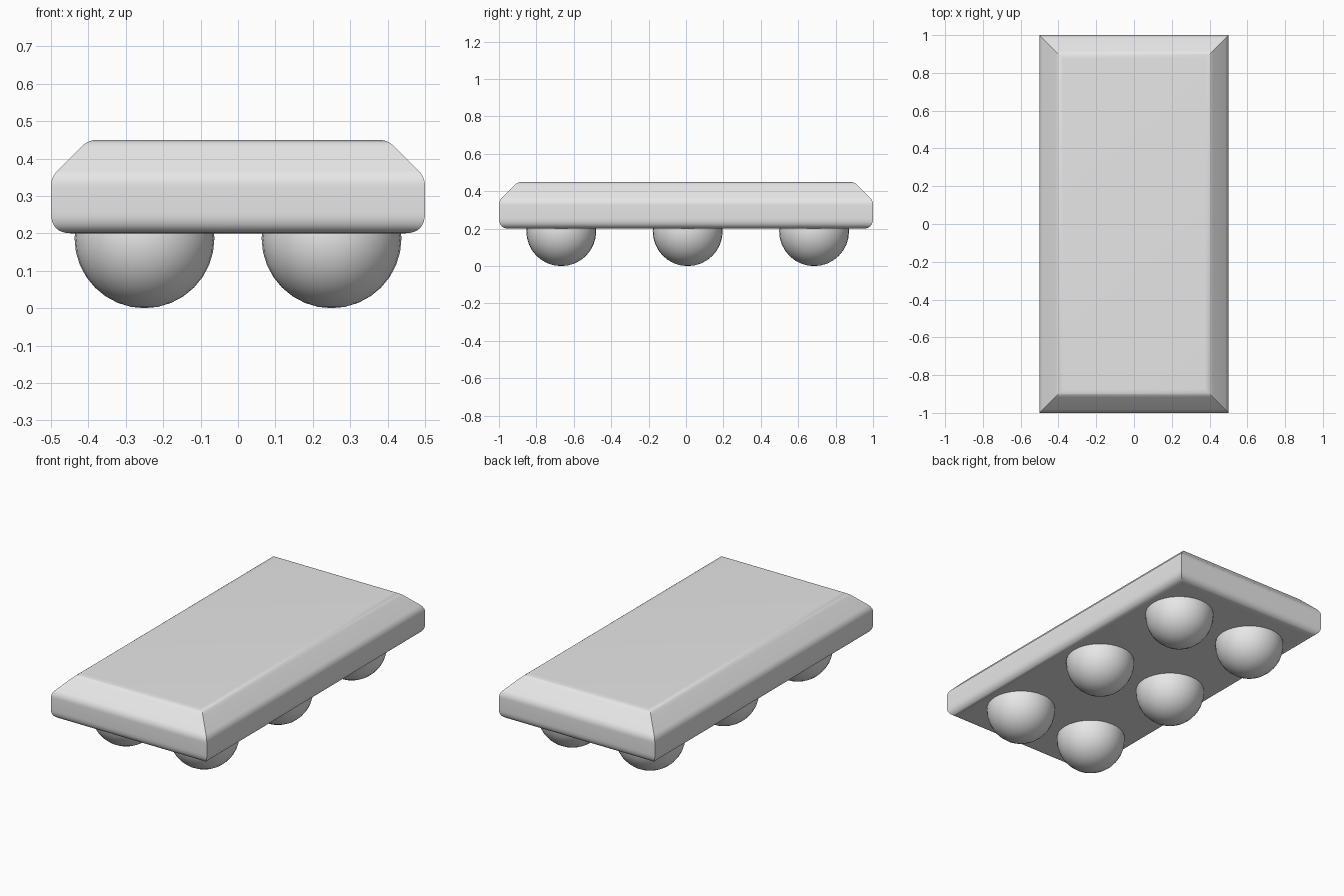
import bpy
import bmesh
import math
from mathutils import Vector

cube = bpy.data.objects.get("Cube")
if cube:
    bpy.data.objects.remove(cube, do_unlink=True)

grey = bpy.data.materials.new("plain_grey")
grey.use_nodes = True
grey.diffuse_color = (0.8, 0.8, 0.8, 1)
grey.node_tree.nodes["Principled BSDF"].inputs["Base Color"].default_value = grey.diffuse_color


def finish(bm, name, angle):
    """Turn a bmesh into a smooth shaded grey object."""
    bmesh.ops.recalc_face_normals(bm, faces=bm.faces)
    mesh = bpy.data.meshes.new(name)
    bm.to_mesh(mesh)
    bm.free()
    mesh.materials.append(grey)
    obj = bpy.data.objects.new(name, mesh)
    bpy.context.collection.objects.link(obj)
    bpy.ops.object.select_all(action='DESELECT')
    obj.select_set(True)
    bpy.context.view_layer.objects.active = obj
    bpy.ops.object.shade_smooth_by_angle(angle=math.radians(angle))
    return obj


def fillet(before, corner, after, size, steps=8):
    """Rounded corner as (inset, height) points."""
    a = corner + (before - corner).normalized() * size
    b = corner + (after - corner).normalized() * size
    pts = []
    for i in range(steps + 1):
        t = i / steps
        pts.append(a * (1 - t) ** 2 + corner * (2 * t * (1 - t)) + b * t ** 2)
    return pts


# Slab: rectangular rings following an edge profile, mitred at the corners
outline = [Vector(p) for p in ((0.4, 0.2), (0, 0.2), (0, 0.35), (0.1, 0.45), (0.4, 0.45))]
profile = []
for i, size in ((1, 0.055), (2, 0.025), (3, 0.025)):
    profile += fillet(outline[i - 1], outline[i], outline[i + 1], size)

bm = bmesh.new()
rings = []
for inset, z in profile:
    x, y = 0.5 - inset, 1 - inset
    rings.append([bm.verts.new((sx * x, sy * y, z))
                  for sx, sy in ((-1, -1), (1, -1), (1, 1), (-1, 1))])
for low, high in zip(rings, rings[1:]):
    for k in range(4):
        n = (k + 1) % 4
        bm.faces.new((low[k], low[n], high[n], high[k]))
bm.faces.new(rings[0][::-1])
bm.faces.new(rings[-1])
finish(bm, "slab", 30)

# Feet: two rows of three balls sunk into the underside
radius = 0.187
for side, x in (("left", 0.25), ("right", -0.25)):
    for place, y in (("front", -0.667), ("middle", 0.009), ("back", 0.685)):
        bm = bmesh.new()
        bmesh.ops.create_uvsphere(bm, u_segments=32, v_segments=16, radius=radius)
        foot = finish(bm, f"{side}_{place}_foot", 60)
        foot.location = (x, y, radius)
